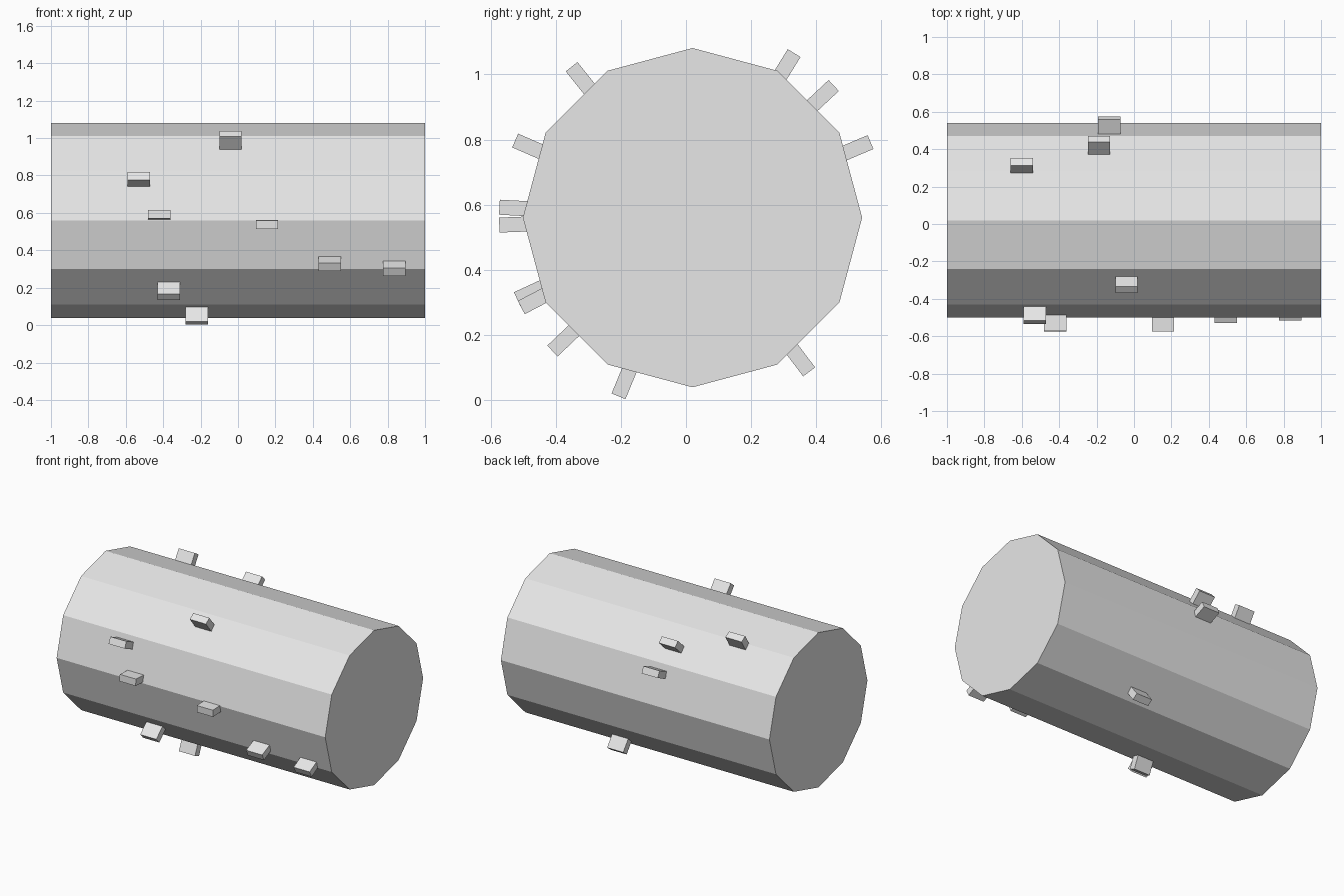
import bpy, math
from mathutils import Matrix, Vector

if "Cube" in bpy.data.objects:
    bpy.data.objects.remove(bpy.data.objects["Cube"])

CY, CZ, R = 0.02, 0.56, 0.521        # drum axis position and radius
TIP, BASE, PEG_X, PEG_W = 0.594, 0.47, 0.12, 0.046

grey = bpy.data.materials.new("light grey")
grey.diffuse_color = (0.8, 0.8, 0.8, 1)
grey.use_nodes = True
grey.node_tree.nodes["Principled BSDF"].inputs["Base Color"].default_value = grey.diffuse_color

# Twelve-sided drum lying along x
bpy.ops.mesh.primitive_cylinder_add(
    vertices=12, radius=R, depth=2, location=(0, CY, CZ),
    rotation=(0, math.pi / 2, 0))
drum = bpy.context.object
drum.name = "drum"
drum.data.materials.append(grey)


def add_peg(index, x, angle):
    """Small block standing radially out of the drum."""
    a = math.radians(angle)
    mid = (TIP + BASE) / 2
    pos = Vector((x, CY + mid * math.cos(a), CZ + mid * math.sin(a)))
    bpy.ops.mesh.primitive_cube_add(size=1)
    peg = bpy.context.object
    peg.name = f"peg_{index:02d}"
    peg.data.transform(Matrix.Diagonal((PEG_X, TIP - BASE, PEG_W, 1)))
    peg.rotation_euler = (a, 0, 0)
    peg.location = pos
    peg.data.materials.append(grey)


# Pegs: position along the drum, angle around it (from +y towards +z)
pegs = [(-0.04, 128.7), (-0.53, 156.5), (-0.42, 176.9), (0.155, 182.2),
        (0.49, 204.9), (0.835, 207.7), (-0.37, 223.6), (-0.22, 247.5),
        (-0.133, 23.0), (-0.187, 43.1), (-0.60, 58.3), (0.25, -52.9)]
for i, (x, angle) in enumerate(pegs, 1):
    add_peg(i, x, angle)
